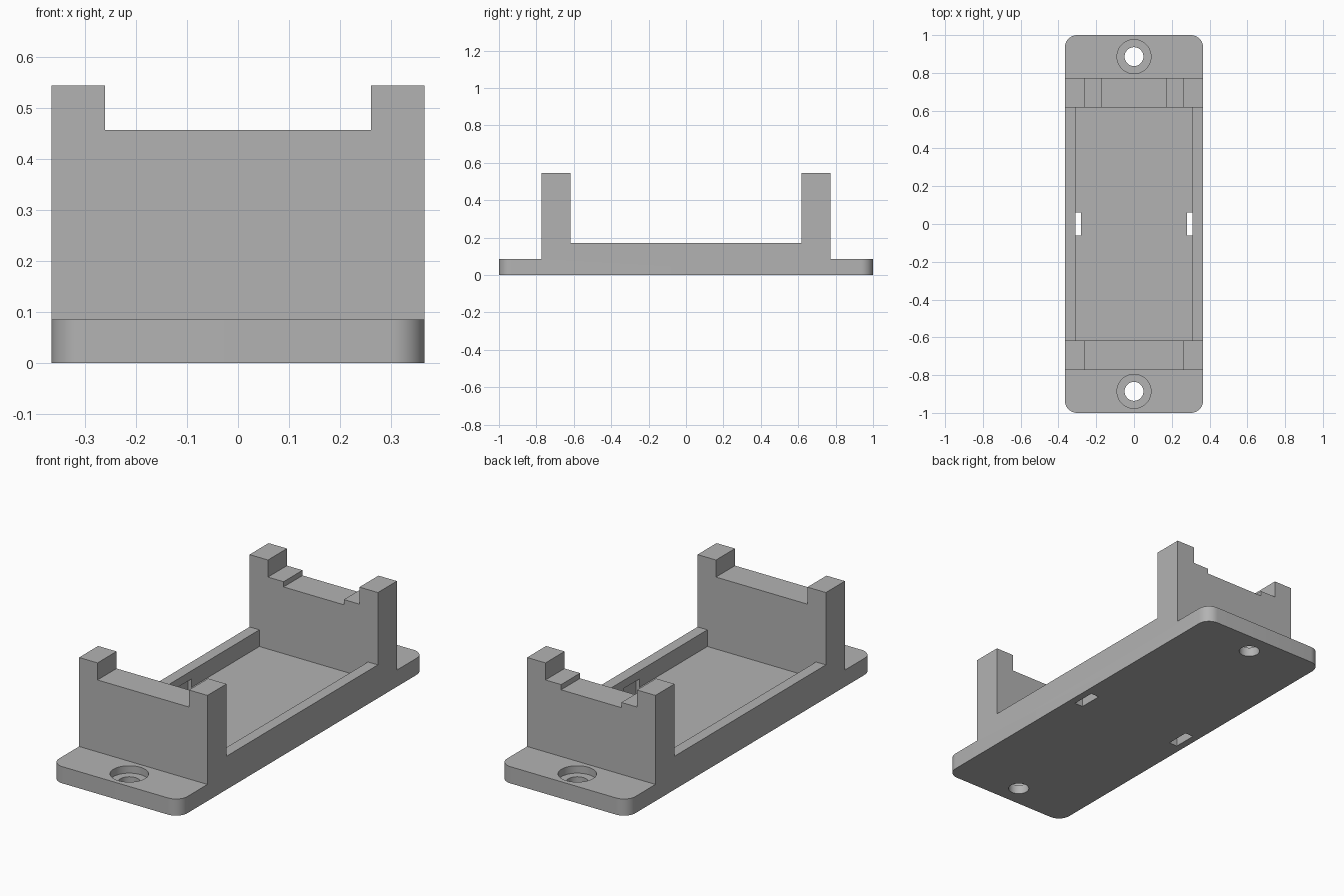
import bpy, bmesh, math
from mathutils import Matrix

cube = bpy.data.objects.get("Cube")
if cube:
    bpy.data.objects.remove(cube, do_unlink=True)

HALF_W, RAIL_X = 0.366, 0.31          # outer side, inner rail face
WALL_IN, WALL_OUT = 0.617, 0.772      # end wall faces along y
BASE_Z, RAIL_Z, TOP_Z = 0.086, 0.172, 0.545

grey = bpy.data.materials.new("plain_grey")
grey.use_nodes = True
grey.diffuse_color = (0.45, 0.45, 0.45, 1)
grey.node_tree.nodes["Principled BSDF"].inputs["Base Color"].default_value = (0.45, 0.45, 0.45, 1)


def to_object(bm, name):
    bmesh.ops.recalc_face_normals(bm, faces=bm.faces)
    mesh = bpy.data.meshes.new(name)
    bm.to_mesh(mesh)
    bm.free()
    mesh.materials.append(grey)
    obj = bpy.data.objects.new(name, mesh)
    bpy.context.collection.objects.link(obj)
    return obj


def box(name, x, y, z):
    bm = bmesh.new()
    spans = (x, y, z)
    size = [b - a for a, b in spans]
    mid = [(a + b) / 2 for a, b in spans]
    bmesh.ops.create_cube(bm, size=1, matrix=Matrix.Translation(mid) @ Matrix.Diagonal((*size, 1)))
    return to_object(bm, name)


def cylinder(name, radius, y, z):
    bm = bmesh.new()
    bmesh.ops.create_cone(bm, cap_ends=True, segments=48, radius1=radius, radius2=radius,
                          depth=z[1] - z[0], matrix=Matrix.Translation((0, y, sum(z) / 2)))
    return to_object(bm, name)


# Body: side profile extruded across the width
half = [(1, 0), (1, BASE_Z), (WALL_OUT, BASE_Z), (WALL_OUT, TOP_Z), (WALL_IN, TOP_Z), (WALL_IN, RAIL_Z)]
profile = half + [(-y, z) for y, z in reversed(half)]
bm = bmesh.new()
face = bm.faces.new([bm.verts.new((-HALF_W, y, z)) for y, z in profile])
ext = bmesh.ops.extrude_face_region(bm, geom=[face])
bmesh.ops.translate(bm, vec=(2 * HALF_W, 0, 0),
                    verts=[v for v in ext["geom"] if isinstance(v, bmesh.types.BMVert)])

# Rounded corners of the mounting tabs
corners = [e for e in bm.edges
           if all(abs(v.co.y) > 0.99 for v in e.verts)
           and abs(e.verts[0].co.z - e.verts[1].co.z) > 0.01]
bmesh.ops.bevel(bm, geom=corners, offset=0.065, segments=10, profile=0.5, affect='EDGES')
body = to_object(bm, "mounting_tray")

# Cutters: tray pocket, wall notches, clip slots and counterbored screw holes
cutters = [
    box("pocket_cutter", (-RAIL_X, RAIL_X), (-WALL_IN, WALL_IN), (BASE_Z, 0.3)),
    box("notch_cutter", (-0.261, 0.261), (-0.9, 0.9), (0.457, 0.8)),
    box("back_notch_cutter", (-0.172, 0.172), (0.5, 0.9), (0.43, 0.8)),
]
for side in (-1, 1):
    cutters += [
        box("slot_cutter", sorted((side * 0.28, side * 0.328)), (-0.062, 0.062), (-0.1, 0.13)),
        cylinder("hole_cutter", 0.05, side * 0.886, (-0.1, 0.3)),
        cylinder("counterbore_cutter", 0.09, side * 0.886, (0.048, 0.3)),
    ]

bpy.ops.object.select_all(action='DESELECT')
bpy.context.view_layer.objects.active = body
body.select_set(True)
for cutter in cutters:
    cutter.hide_render = True
    cut = body.modifiers.new("cut", 'BOOLEAN')
    cut.operation = 'DIFFERENCE'
    cut.solver = 'EXACT'
    cut.object = cutter
    bpy.ops.object.modifier_apply(modifier=cut.name)
    bpy.data.objects.remove(cutter, do_unlink=True)

bpy.ops.object.shade_smooth_by_angle(angle=math.radians(30))
